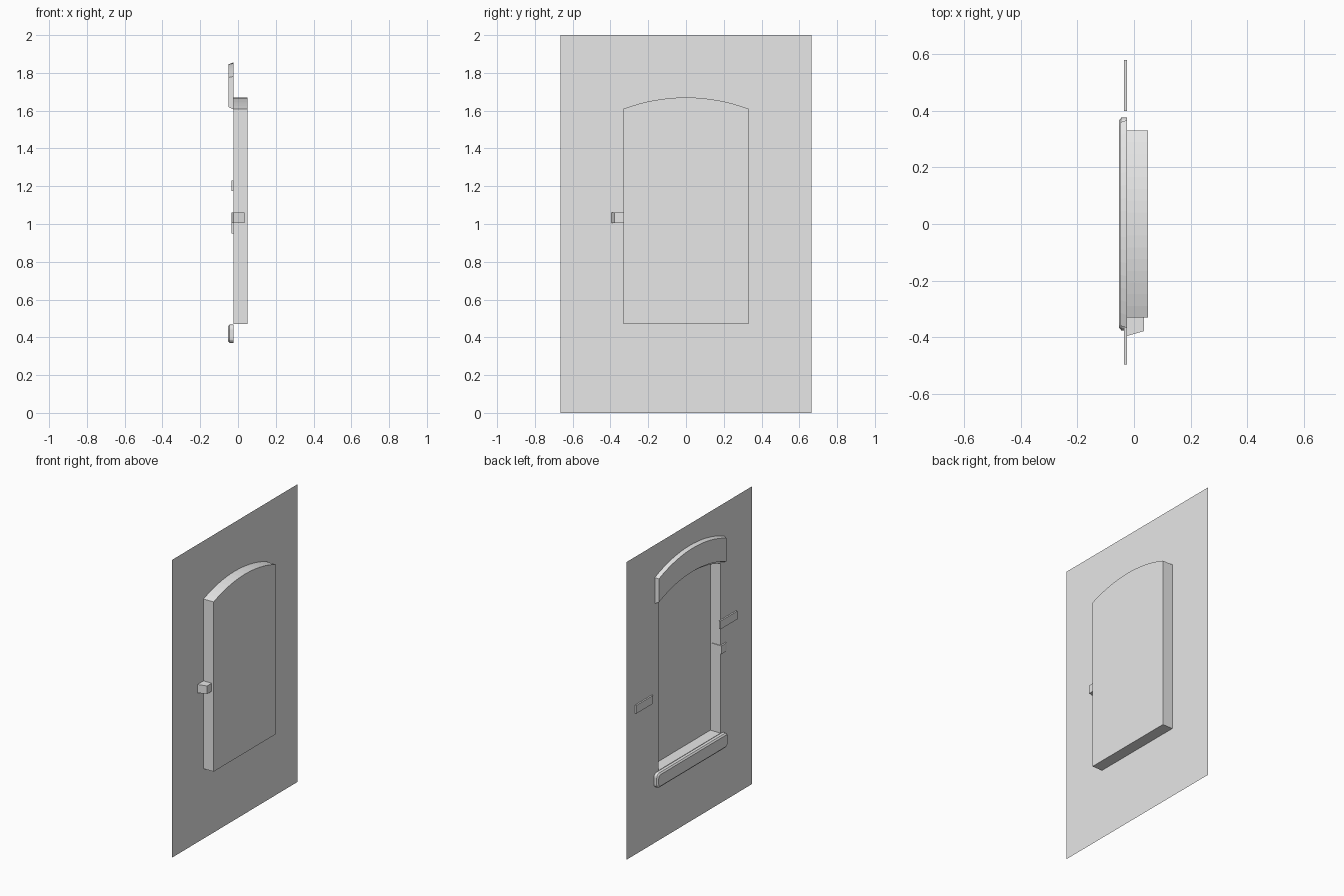
import bpy, bmesh
from math import sqrt, sin, cos, pi

cube = bpy.data.objects.get("Cube")
if cube:
    bpy.data.objects.remove(cube)

grey = bpy.data.materials.new("plain grey")
grey.use_nodes = True
grey.diffuse_color = (0.8, 0.8, 0.8, 1)
grey.node_tree.nodes["Principled BSDF"].inputs["Base Color"].default_value = (0.8, 0.8, 0.8, 1)

WALL_X, PANEL_X = -0.025, 0.05
HALF_W, SILL_Z, TOP_Z = 0.33, 0.47, 1.67


def finish(name, bm, recalc=True):
    if recalc:
        bmesh.ops.recalc_face_normals(bm, faces=bm.faces[:])
    mesh = bpy.data.meshes.new(name)
    bm.to_mesh(mesh)
    bm.free()
    mesh.materials.append(grey)
    obj = bpy.data.objects.new(name, mesh)
    bpy.context.collection.objects.link(obj)
    return obj


def arc(half, top, radius, steps=16):
    """Shallow arch from +y to -y as (y, z) points."""
    ys = [half * (1 - 2 * i / steps) for i in range(steps + 1)]
    return [(y, top - radius + sqrt(radius ** 2 - y * y)) for y in ys]


def loft(name, rings, caps=True):
    """Join (x, outline) rings into a slab standing on the wall."""
    bm = bmesh.new()
    loops = [[bm.verts.new((x, y, z)) for y, z in outline] for x, outline in rings]
    for a, b in zip(loops, loops[1:]):
        for i in range(len(a)):
            bm.faces.new((a[i - 1], a[i], b[i], b[i - 1]))
    bm.faces.new(loops[-1])
    if caps:
        bm.faces.new(loops[0][::-1])
    return finish(name, bm, caps)


def box_outline(y0, y1, z0, z1):
    return [(y0, z0), (y1, z0), (y1, z1), (y0, z1)]


def rounded_outline(hw, z0, z1, r, steps=4):
    pts = []
    corners = [(hw - r, z1 - r), (r - hw, z1 - r), (r - hw, z0 + r), (hw - r, z0 + r)]
    for q, (cy, cz) in enumerate(corners):
        for i in range(steps + 1):
            a = (q + i / steps) * pi / 2
            pts.append((cy + r * cos(a), cz + r * sin(a)))
    return pts


# Wall sheet with an arched opening
opening = [(-HALF_W, SILL_Z), (HALF_W, SILL_Z)] + arc(HALF_W, TOP_Z, 0.9375)
bm = bmesh.new()
for outline in (box_outline(-0.665, 0.665, 0, 2), opening):
    vs = [bm.verts.new((WALL_X, y, z)) for y, z in outline]
    for i in range(len(vs)):
        bm.edges.new((vs[i - 1], vs[i]))
bmesh.ops.triangle_fill(bm, use_beauty=True, use_dissolve=False,
                        edges=bm.edges[:], normal=(-1, 0, 0))
for f in bm.faces:
    f.normal_update()
    if f.normal.x > 0:
        f.normal_flip()
finish("wall", bm, False)

# Reveal and recessed window panel, facing outwards through the opening
loft("window_recess", [(WALL_X, opening[::-1]), (PANEL_X, opening[::-1])], caps=False)


# Arched lintel with sloping edges
def lintel_outline(d):
    top = arc(0.367 - d, 1.855 - d, 0.95)
    bottom = arc(0.367 - d, 1.68 + d, 0.95)
    return top + bottom[::-1]


loft("lintel", [(WALL_X, lintel_outline(0)), (-0.05, lintel_outline(0.009))])

# Rounded sill
loft("sill", [(WALL_X, rounded_outline(0.375, 0.37, 0.467, 0.025)),
              (-0.045, rounded_outline(0.375, 0.37, 0.467, 0.025)),
              (-0.053, rounded_outline(0.365, 0.38, 0.457, 0.018))])

# Thin shutter plates either side of the opening
for name, y0, z0 in (("left_plate", 0.398, 0.95), ("right_plate", -0.495, 1.175)):
    outline = box_outline(y0, y0 + 0.18, z0, z0 + 0.055)
    loft(name, [(WALL_X, outline), (-0.035, outline)])

# Catch block set into the reveal
loft("catch", [(0.035, box_outline(-0.378, -0.325, 1.005, 1.06)),
               (WALL_X, box_outline(-0.395, -0.325, 1.005, 1.06)),
               (-0.035, box_outline(-0.37, -0.325, 1.005, 1.06))])
